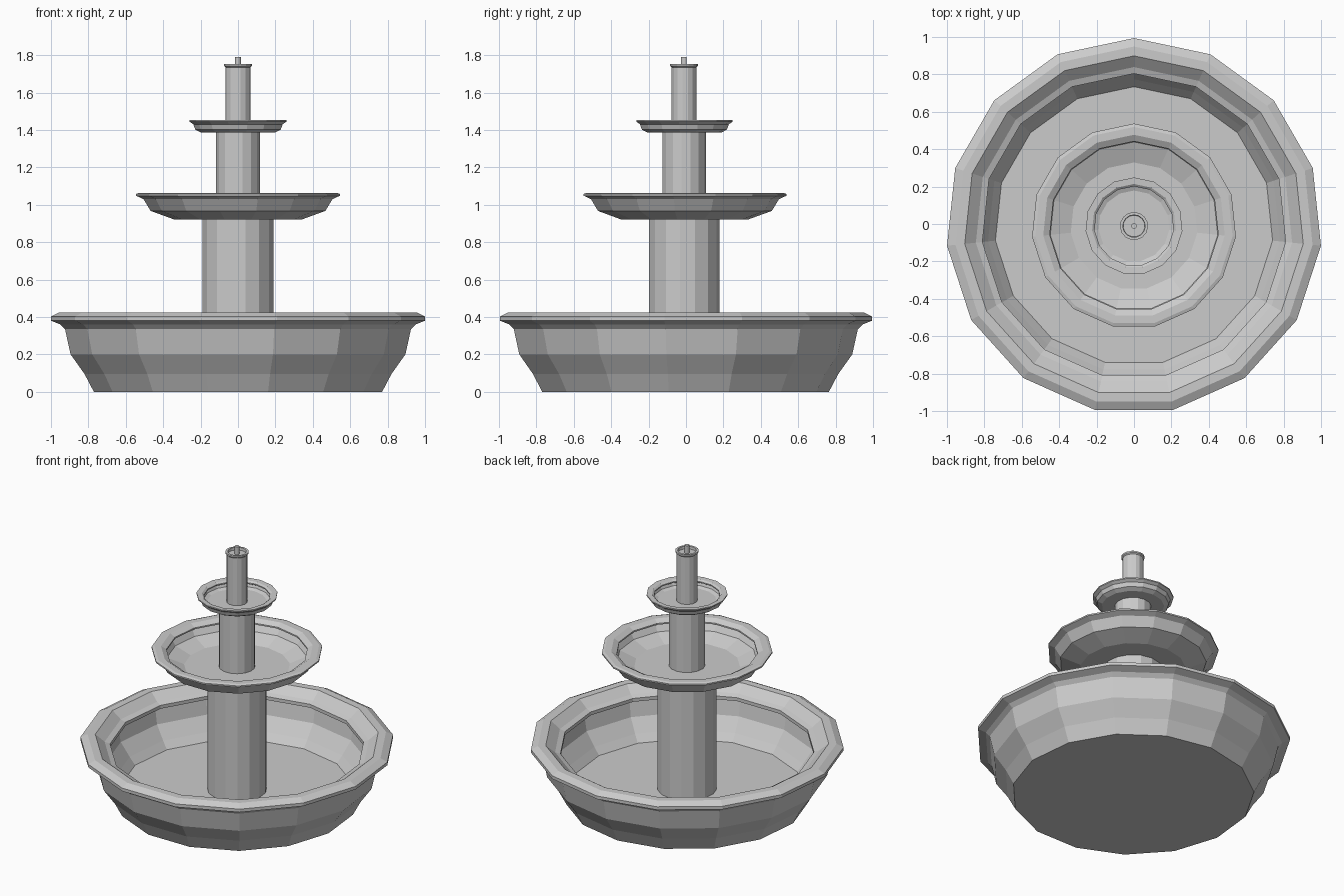
import bpy, bmesh, math

SIDES = 15
CENTRE_Y = -0.011


def lathe(name, profile):
    """Revolve an (r, z) profile into a 15-sided solid with a corner facing +y."""
    bm = bmesh.new()
    rings = []
    for r, z in profile:
        if r == 0:
            rings.append([bm.verts.new((0, CENTRE_Y, z))] * SIDES)
        else:
            rings.append([bm.verts.new((r * math.cos(a), CENTRE_Y + r * math.sin(a), z))
                          for a in (math.pi / 2 + math.tau * i / SIDES for i in range(SIDES))])
    for lower, upper in zip(rings, rings[1:]):
        for i in range(SIDES):
            j = (i + 1) % SIDES
            corners = dict.fromkeys((lower[i], lower[j], upper[j], upper[i]))
            bm.faces.new(list(corners))
    bmesh.ops.recalc_face_normals(bm, faces=bm.faces)
    mesh = bpy.data.meshes.new(name)
    bm.to_mesh(mesh)
    bm.free()
    obj = bpy.data.objects.new(name, mesh)
    bpy.context.collection.objects.link(obj)
    return obj


# Bowls: outside wall, rolled rim, overhanging inner lip, inside wall, floor
lathe("basin", [(0, 0), (0.775, 0), (0.825, 0.095), (0.9, 0.2), (0.93, 0.335),
                (0.955, 0.36), (1.005, 0.38), (1.005, 0.402), (0.96, 0.425),
                (0.91, 0.425), (0.85, 0.375), (0.815, 0.362), (0.815, 0.338),
                (0.87, 0.325), (0.85, 0.215), (0.785, 0.125), (0.745, 0.075),
                (0, 0.075)])
lathe("middle_bowl", [(0, 0.92), (0.34, 0.92), (0.47, 0.967), (0.508, 1.03),
                      (0.548, 1.048), (0.548, 1.058), (0.53, 1.064), (0.488, 1.064),
                      (0.453, 1.044), (0.453, 1.034), (0.475, 1.026), (0.45, 0.985),
                      (0.34, 0.943), (0, 0.943)])
lathe("top_bowl", [(0, 1.386), (0.2, 1.386), (0.23, 1.402), (0.24, 1.43),
                   (0.26, 1.444), (0.26, 1.452), (0.225, 1.45), (0.212, 1.44),
                   (0.212, 1.432), (0.222, 1.426), (0.215, 1.41), (0.19, 1.4),
                   (0, 1.4)])

# Columns between the bowls
for name, r, z0, z1 in (("lower_column", 0.191, 0.07, 0.93),
                        ("middle_column", 0.117, 0.935, 1.39)):
    lathe(name, [(0, z0), (r, z0), (r, z1), (0, z1)])

# Hollow spout column with a flared lip, and the water nozzle
lathe("spout_column", [(0, 1.39), (0.067, 1.39), (0.067, 1.735), (0.075, 1.742),
                       (0.075, 1.753), (0.06, 1.753), (0.058, 1.735), (0, 1.735)])
lathe("nozzle", [(0, 1.73), (0.015, 1.73), (0.015, 1.79), (0, 1.79)])
